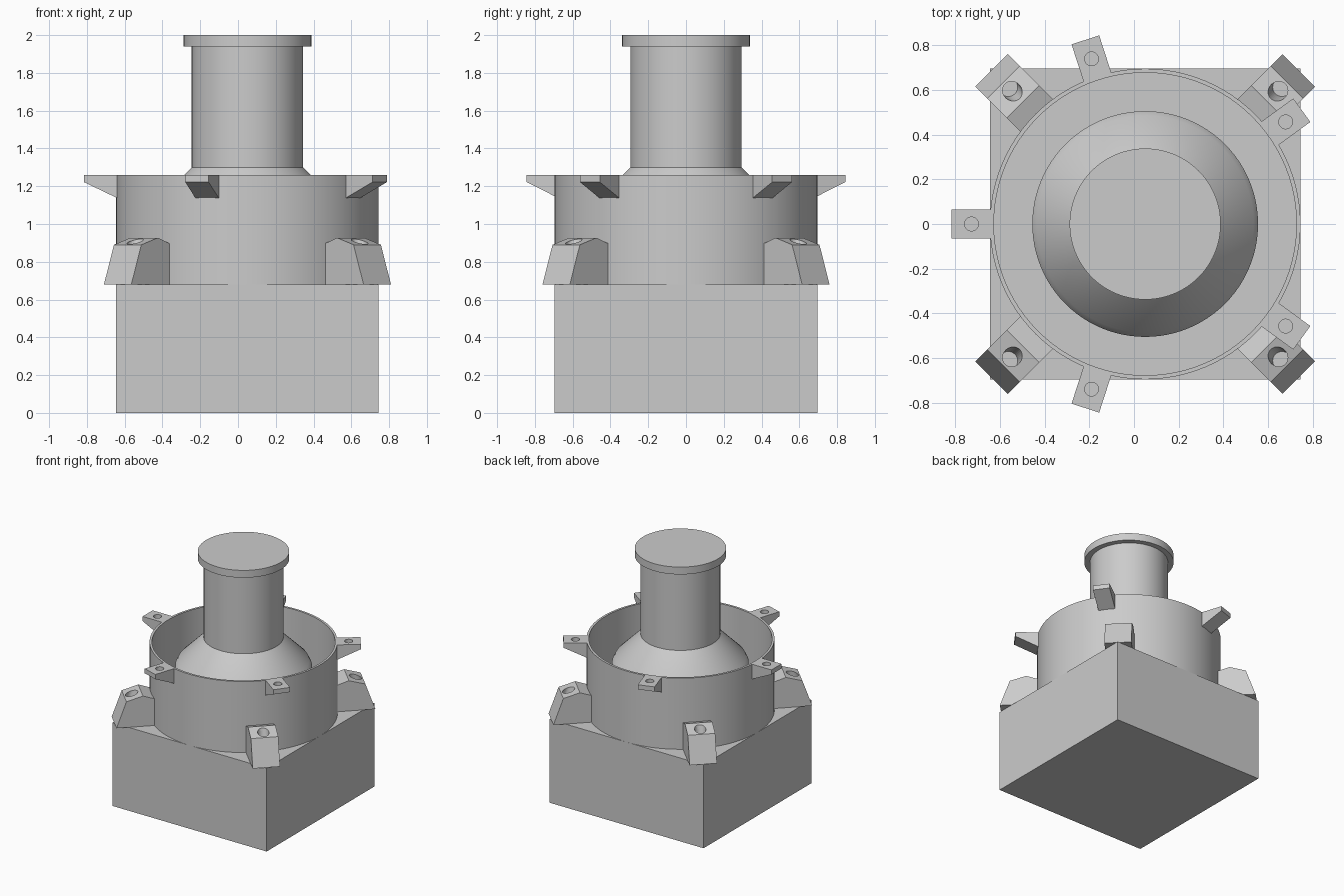
import bpy, bmesh, math
from mathutils import Matrix, Vector

cube = bpy.data.objects.get("Cube")
if cube:
    bpy.data.objects.remove(cube, do_unlink=True)

GREY = (0.6, 0.6, 0.6, 1)
mat = bpy.data.materials.new("plain grey")
mat.use_nodes = True
mat.diffuse_color = GREY
mat.node_tree.nodes["Principled BSDF"].inputs["Base Color"].default_value = GREY

AXIS = (0.05, 0, 0)  # shared vertical axis of all the round parts


def add(name, bm, smooth=False):
    bmesh.ops.recalc_face_normals(bm, faces=bm.faces[:])
    mesh = bpy.data.meshes.new(name)
    bm.to_mesh(mesh)
    bm.free()
    mesh.materials.append(mat)
    ob = bpy.data.objects.new(name, mesh)
    bpy.context.collection.objects.link(ob)
    ob.location = AXIS
    if smooth:
        bpy.ops.object.select_all(action='DESELECT')
        ob.select_set(True)
        bpy.context.view_layer.objects.active = ob
        bpy.ops.object.shade_smooth_by_angle(angle=math.radians(20))
    return ob


def lathe(name, profile, closed=False, segments=96):
    """Spin (radius, z) points about the axis."""
    bm = bmesh.new()
    verts = [bm.verts.new((r, 0, z)) for r, z in profile]
    pairs = list(zip(verts, verts[1:]))
    if closed:
        pairs.append((verts[-1], verts[0]))
    edges = [bm.edges.new(p) for p in pairs]
    bmesh.ops.spin(bm, geom=verts + edges, cent=(0, 0, 0), axis=(0, 0, 1),
                   angle=math.tau, steps=segments, use_merge=False)
    bmesh.ops.remove_doubles(bm, verts=bm.verts[:], dist=1e-4)
    return add(name, bm, True)


def bracket(name, profile, width, mouth, foot, radius, angles):
    """Extrude a radial profile, drill a blind hole and repeat it round the axis."""
    bm = bmesh.new()
    face = bm.faces.new([bm.verts.new((r, -width / 2, z)) for r, z in profile])
    out = bmesh.ops.extrude_face_region(bm, geom=[face])
    moved = [v for v in out["geom"] if isinstance(v, bmesh.types.BMVert)]
    bmesh.ops.translate(bm, verts=moved, vec=(0, width, 0))
    body = add(name, bm)

    # hole cutter runs from its foot out past the mouth, with level ends
    bm = bmesh.new()
    bmesh.ops.create_cone(bm, cap_ends=True, segments=32, radius1=radius,
                          radius2=radius, depth=1)
    a = Vector((foot[0], 0, foot[1]))
    b = a + (Vector((mouth[0], 0, mouth[1])) - a) * 2
    for v in bm.verts:
        v.co = Vector((v.co.x, v.co.y, 0)) + a.lerp(b, v.co.z + 0.5)
    cutter = add(name + "_cutter", bm)
    cutter.hide_render = True

    cut = body.modifiers.new("hole", 'BOOLEAN')
    cut.operation, cut.object, cut.solver = 'DIFFERENCE', cutter, 'EXACT'
    bpy.context.view_layer.update()
    deps = bpy.context.evaluated_depsgraph_get()
    mesh = bpy.data.meshes.new_from_object(body.evaluated_get(deps))
    body.modifiers.clear()
    body.data = mesh
    bpy.data.objects.remove(cutter, do_unlink=True)

    for i, angle in enumerate(angles):
        ob = body if i == 0 else body.copy()
        if i:
            bpy.context.collection.objects.link(ob)
        ob.name = f"{name}_{i + 1}"
        ob.rotation_euler.z = math.radians(angle)


# square base block
bm = bmesh.new()
bmesh.ops.create_cube(bm, size=1, matrix=Matrix.Translation((0, 0, 0.34))
                      @ Matrix.Diagonal((1.39, 1.39, 0.68, 1)))
add("base_block", bm)

# thin-walled drum standing on the block
lathe("drum_wall", [(0.695, 0.68), (0.695, 1.26), (0.677, 1.26), (0.677, 0.68)], closed=True)

# central column with flared foot and capped top
lathe("column", [(0, 0.68), (0.505, 0.68), (0.505, 1.07), (0.485, 1.11), (0.295, 1.30),
                 (0.295, 1.94), (0.338, 1.94), (0.338, 2.0), (0, 2.0)])

# five drilled tabs around the drum rim
bracket("rim_tab", [(0.685, 1.135), (0.866, 1.222), (0.866, 1.26), (0.685, 1.26)], 0.13,
        mouth=(0.777, 1.26), foot=(0.777, 1.20), radius=0.031,
        angles=[36 + 72 * i for i in range(5)])

# four drilled lugs at the block corners
bracket("corner_lug", [(0.685, 0.68), (0.972, 0.68), (0.897, 0.89), (0.773, 0.927), (0.685, 0.897)],
        0.205, mouth=(0.84, 0.907), foot=(0.866, 0.82), radius=0.042,
        angles=[45 + 90 * i for i in range(4)])
